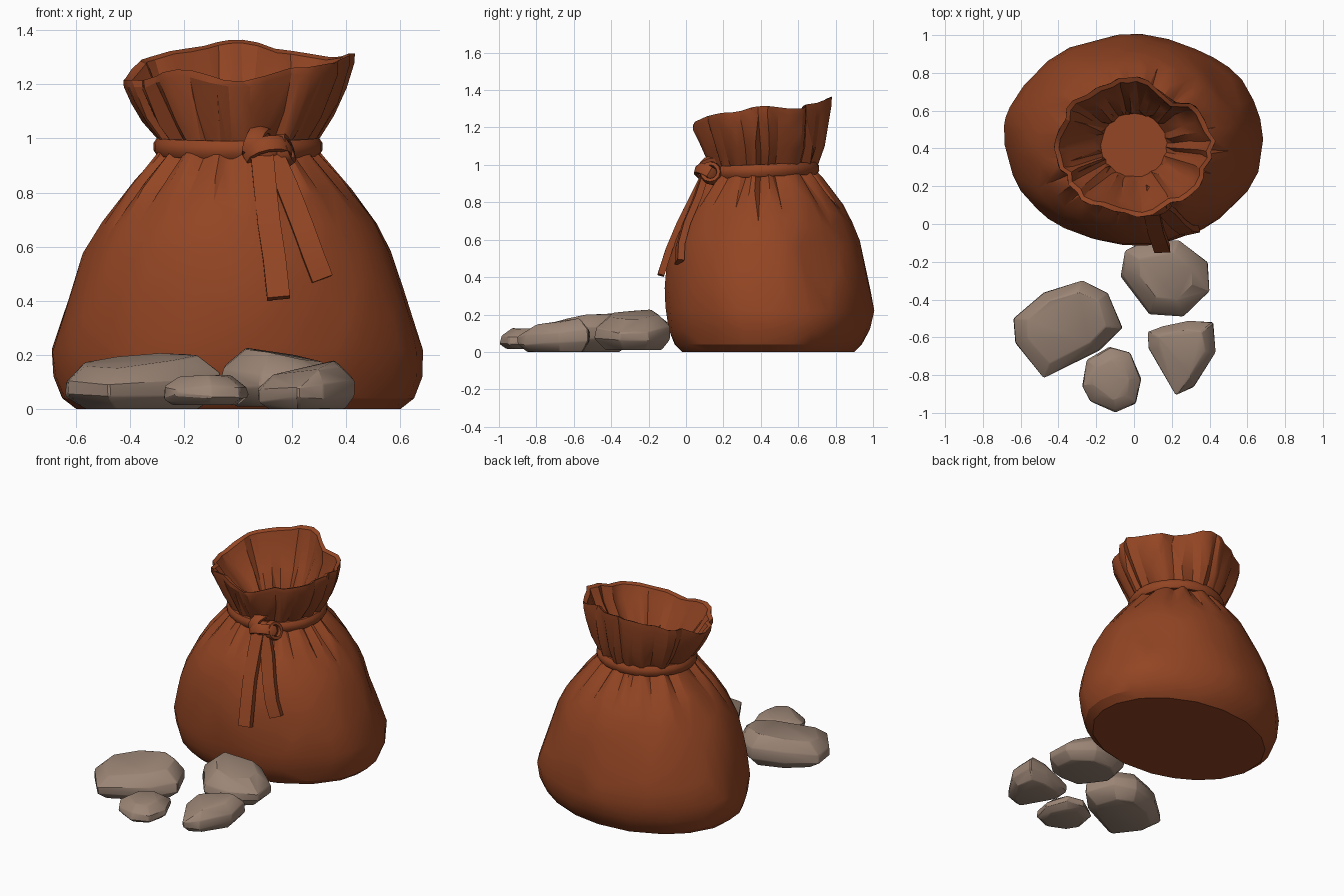
import bpy, bmesh, math, random
from math import sin, cos, pi, tau, exp
from mathutils import Vector, noise

random.seed(4)
if "Cube" in bpy.data.objects:
    bpy.data.objects.remove(bpy.data.objects["Cube"])


def material(name, rgb):
    m = bpy.data.materials.new(name)
    m.use_nodes = True
    m.diffuse_color = (*rgb, 1)
    bsdf = m.node_tree.nodes["Principled BSDF"]
    bsdf.inputs["Base Color"].default_value = (*rgb, 1)
    bsdf.inputs["Roughness"].default_value = 0.9
    return m


LEATHER = material("brown leather", (0.29, 0.059, 0.017))
STONE = material("grey brown stone", (0.33, 0.235, 0.18))


def finish(bm, name, mat, angle=30, bevel=0, decimate=0):
    bmesh.ops.recalc_face_normals(bm, faces=bm.faces)
    mesh = bpy.data.meshes.new(name)
    bm.to_mesh(mesh)
    bm.free()
    ob = bpy.data.objects.new(name, mesh)
    bpy.context.collection.objects.link(ob)
    mesh.materials.append(mat)
    if decimate:
        mod = ob.modifiers.new("facets", 'DECIMATE')
        mod.ratio = decimate
    if bevel:
        mod = ob.modifiers.new("worn edges", 'BEVEL')
        mod.width, mod.segments, mod.limit_method = bevel, 1, 'ANGLE'
    bpy.ops.object.select_all(action='DESELECT')
    ob.select_set(True)
    bpy.context.view_layer.objects.active = ob
    for mod in list(ob.modifiers):
        bpy.ops.object.modifier_apply(modifier=mod.name)
    bpy.ops.object.shade_smooth_by_angle(angle=math.radians(angle))


def loft(rings, closed=False):
    bm = bmesh.new()
    loops = [[bm.verts.new(p) for p in ring] for ring in rings]
    pairs = list(zip(loops, loops[1:]))
    if closed:
        pairs.append((loops[-1], loops[0]))
    else:
        bm.faces.new(loops[0])
        bm.faces.new(loops[-1])
    for a, b in pairs:
        n = len(a)
        for i in range(n):
            j = (i + 1) % n
            bm.faces.new((a[i], a[j], b[j], b[i]))
    return bm


def sweep(name, path, centre, w, t, sides=8, closed=False):
    """Band along a path; its flat side faces away from the centre."""
    path = [Vector(p) for p in path]
    n, rings = len(path), []
    for i, p in enumerate(path):
        a = path[i - 1] if closed or i else p
        b = path[(i + 1) % n] if closed or i < n - 1 else p
        tangent = (b - a).normalized()
        out = p - Vector(centre)
        out = (out - out.dot(tangent) * tangent).normalized()
        side = tangent.cross(out)
        k = 1 / cos(pi / sides)
        angles = [(j + 0.5) * tau / sides for j in range(sides)]
        rings.append([p + side * w * k * cos(q) + out * t * k * sin(q) for q in angles])
    finish(loft(rings, closed), name, LEATHER, 35)


# Sack: stacked ellipses, pleated near the neck, flared above, then a lined mouth
SEGS = 84
NECK = 0.97
BODY = [  # z, half width, front y, back y
    (0, 0.60, -0.02, 0.90), (0.04, 0.65, -0.06, 0.94), (0.12, 0.68, -0.09, 0.98),
    (0.22, 0.685, -0.105, 1.0), (0.34, 0.65, -0.11, 0.985), (0.46, 0.612, -0.105, 0.96),
    (0.58, 0.565, -0.085, 0.93), (0.68, 0.51, -0.05, 0.89), (0.76, 0.455, -0.01, 0.85),
    (0.83, 0.40, 0.04, 0.80), (0.89, 0.345, 0.09, 0.75), (0.94, 0.295, 0.13, 0.71),
    (0.97, 0.27, 0.15, 0.68)]
COLLAR = [  # height fraction, half width, front y, back y
    (0.12, 0.295, 0.135, 0.705), (0.35, 0.345, 0.11, 0.735), (0.65, 0.39, 0.08, 0.755),
    (0.9, 0.415, 0.05, 0.77), (1, 0.415, 0.05, 0.77)]
LINING = [(0.97, 0.39, 0.075, 0.745), (0.7, 0.355, 0.11, 0.72), (0.35, 0.285, 0.17, 0.67),
          (0, 0.21, 0.23, 0.60), (-0.2, 0.175, 0.25, 0.585)]
# Mouth heights, anticlockwise from the sack's left
RIM = [1.315, 1.3, 1.325, 1.365, 1.33, 1.29, 1.215, 1.215, 1.255, 1.21, 1.26, 1.28]


def pleat(a):
    b = a + 0.10 * sin(3 * a + 1) + 0.05 * sin(7 * a)
    return (abs(sin(b * 8)) - 0.7) * (0.7 + 0.3 * sin(5 * a + 2))


def rim_height(a):
    i, t = divmod(a / tau * len(RIM), 1)
    t = (1 - cos(pi * t)) / 2
    return RIM[int(i)] * (1 - t) + RIM[(int(i) + 1) % len(RIM)] * t


def section(z, rx, y0, y1, collar):
    ring = []
    for i in range(SEGS):
        a = tau * i / SEGS
        if collar:
            h = NECK + z * (rim_height(a) - NECK)
            f = max(z, 0)
            dent = 0.08 * f * exp(-((a - 0.97) / 0.22) ** 2)
            k = 0.045 * pleat(a) * (1 - 0.5 * f) * min(1, 1 + 4 * z)
            k += f * 0.01 * sin(8 * a + 1) - dent
        else:
            h = z
            k = 0.07 * pleat(a) * exp(-((0.93 - z) / 0.17) ** 2)
            k -= 0.03 * exp(-((a - 0.6) / 0.25) ** 2 - ((z - 0.52) / 0.13) ** 2)
            k += 0.015 * noise.noise((cos(a) * 2.6, sin(a) * 2.6, z * 4)) * min(1, z * 6)
        ring.append((cos(a) * (rx + k), (y0 + y1) / 2 + sin(a) * ((y1 - y0) / 2 + k), h))
    return ring


rings = [section(*row, False) for row in BODY]
rings += [section(*row, True) for row in COLLAR + LINING]
finish(loft(rings), "sack", LEATHER, 24, decimate=0.36)

# Cord round the neck
HUB = (0, 0.415, 0.97)
cord = [(0.29 * cos(a), HUB[1] + 0.275 * sin(a), HUB[2] + 0.012 * sin(a))
        for a in (tau * i / 32 for i in range(32))]
sweep("neck_cord", cord, HUB, 0.033, 0.022, closed=True)


# Knot: wrapped loops over a core
def knot_loop(name, centre, u, v):
    c, u, v = Vector(centre), Vector(u), Vector(v)
    path = [c + u * cos(a) + v * sin(a) for a in (tau * i / 12 for i in range(12))]
    sweep(name, path, centre, 0.03, 0.015, 6, True)


knot_loop("knot_upper_loop", (0.07, 0.135, 0.985), (0.02, 0.055, 0.01), (0.015, 0, 0.05))
knot_loop("knot_cross_loop", (0.11, 0.115, 0.95), (0.075, 0.01, 0.012), (0, -0.05, 0.03))
knot_loop("knot_side_loop", (0.165, 0.135, 0.955), (0.01, 0.045, 0), (-0.015, 0, 0.045))
bm = bmesh.new()
bmesh.ops.create_icosphere(bm, subdivisions=2, radius=0.055)
bmesh.ops.translate(bm, verts=bm.verts, vec=(0.11, 0.12, 0.955))
finish(bm, "knot_core", LEATHER)

# Hanging cord ends
sweep("cord_end_long", [(0.09, 0.09, 0.93), (0.10, 0.035, 0.82), (0.115, -0.035, 0.68),
                        (0.135, -0.09, 0.55), (0.15, -0.135, 0.41)],
      (0.12, 0.6, 0.4), 0.042, 0.018, 4)
sweep("cord_end_short", [(0.13, 0.095, 0.93), (0.18, 0.06, 0.82), (0.235, 0, 0.68),
                         (0.275, -0.03, 0.57), (0.31, -0.035, 0.48)],
      (0.2, 0.6, 0.4), 0.04, 0.018, 4)


# Stones: convex hulls of a ground outline at several heights
def stone(name, outline, low, high, lean, top):
    """lean = rise of the top per unit of x and y; top = its relative size."""
    cx = sum(p[0] for p in outline) / len(outline)
    cy = sum(p[1] for p in outline) / len(outline)
    bm = bmesh.new()
    for frac, scale in ((0, 0.75), (0.3, 0.99), (0.62, 0.97), (0.98, top)):
        for x, y in outline:
            s = scale + random.uniform(-0.04, 0.02)
            dx, dy = (x - cx) * s, (y - cy) * s
            z = low + frac * (high - low + dx * lean[0] + dy * lean[1])
            if frac:
                z += random.uniform(-0.01, 0.01)
            bm.verts.new((cx + dx, cy + dy, max(z, 0)))
    hull = bmesh.ops.convex_hull(bm, input=bm.verts)
    inside = [v for v in hull["geom_interior"] if isinstance(v, bmesh.types.BMVert)]
    bmesh.ops.delete(bm, geom=inside, context='VERTS')
    bmesh.ops.dissolve_limit(bm, angle_limit=0.12, verts=bm.verts, edges=bm.edges)
    finish(bm, name, STONE, 24, bevel=0.006)


stone("stone_large", [(-0.64, -0.5), (-0.48, -0.36), (-0.27, -0.29), (-0.13, -0.36),
                      (-0.06, -0.55), (-0.18, -0.67), (-0.48, -0.82), (-0.63, -0.63)],
      0, 0.19, (0.06, 0.13), 0.74)
stone("stone_back", [(-0.07, -0.28), (-0.05, -0.14), (0.05, -0.09), (0.24, -0.08),
                     (0.4, -0.2), (0.41, -0.36), (0.26, -0.49), (0.08, -0.48)],
      0.01, 0.21, (-0.16, 0.03), 0.62)
stone("stone_wedge", [(0.07, -0.57), (0.15, -0.54), (0.29, -0.51), (0.42, -0.52),
                      (0.44, -0.68), (0.32, -0.87), (0.22, -0.91), (0.07, -0.66)],
      0, 0.145, (0.2, 0.1), 0.66)
stone("stone_small", [(-0.28, -0.86), (-0.25, -0.72), (-0.13, -0.65), (-0.02, -0.68),
                      (0.04, -0.82), (0.01, -0.95), (-0.1, -1), (-0.23, -0.94)],
      0.015, 0.125, (0, 0.03), 0.62)
